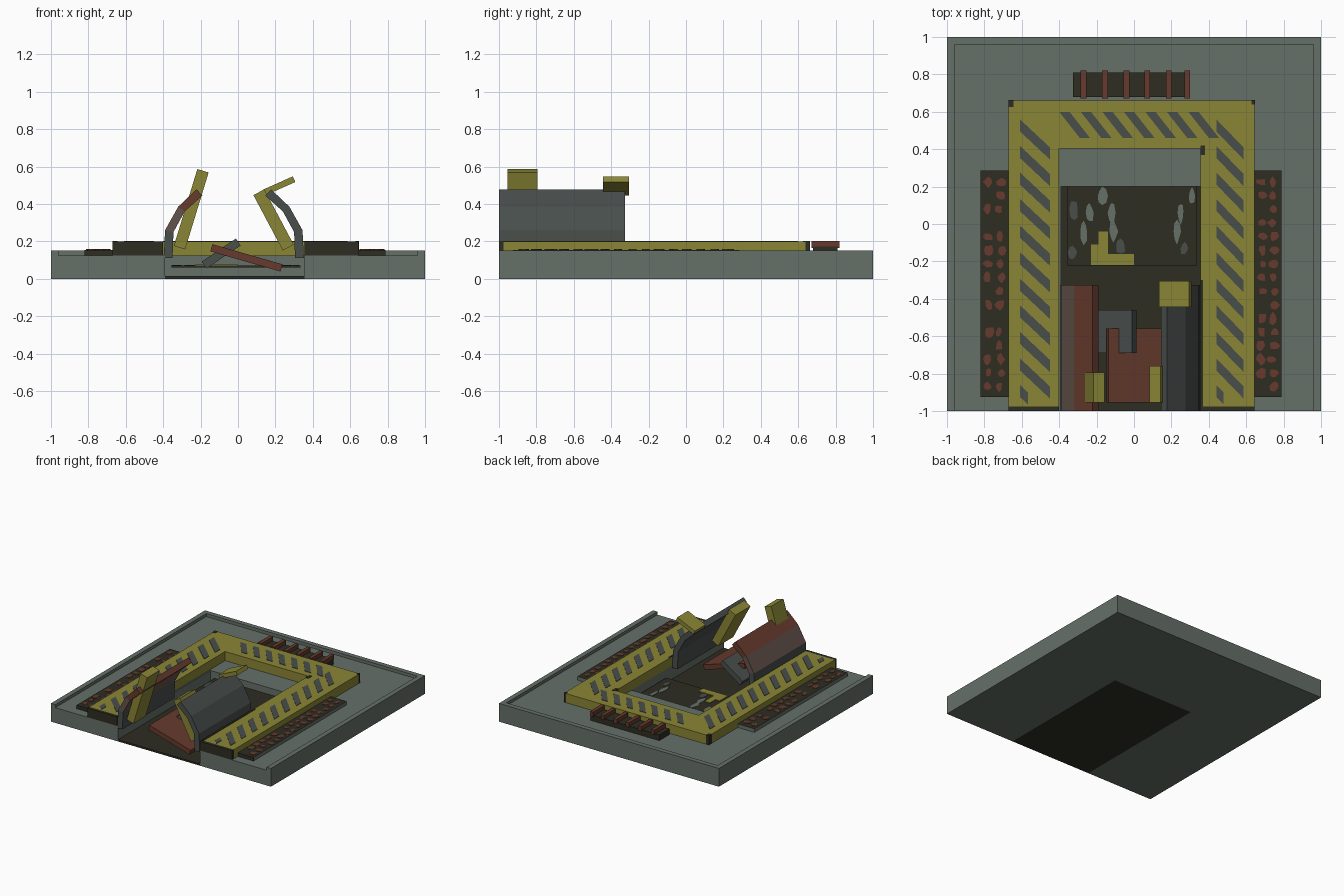
import bpy, bmesh, math, random

if "Cube" in bpy.data.objects:
    bpy.data.objects.remove(bpy.data.objects["Cube"])
random.seed(4)


def material(name, code):
    rgb = [((int(code[i:i + 2], 16) / 255 + 0.055) / 1.055) ** 2.4 for i in (0, 2, 4)]
    m = bpy.data.materials.new(name)
    m.use_nodes = True
    m.diffuse_color = (*rgb, 1)
    m.node_tree.nodes["Principled BSDF"].inputs["Base Color"].default_value = (*rgb, 1)
    return m


CONCRETE = material("concrete grey", "667069")
CHARCOAL = material("charcoal grey", "484e4b")
YELLOW = material("dull yellow", "8a8636")
DARK = material("soot black", "2e2d22")
RUST = material("rust brown", "663a2d")
MAUVE = material("faded rust", "64534c")


def prism(name, outlines, lo, hi, mats, axis="z"):
    """Extrude one or more flat outlines along z, or along y for x-z outlines."""
    bm = bmesh.new()
    place = (lambda a, b, t: (a, b, t)) if axis == "z" else (lambda a, b, t: (a, t, b))
    for pts in outlines:
        low = [bm.verts.new(place(a, b, lo)) for a, b in pts]
        high = [bm.verts.new(place(a, b, hi)) for a, b in pts]
        bm.faces.new(low)
        bm.faces.new(high)
        for i in range(len(pts)):
            j = (i + 1) % len(pts)
            bm.faces.new((low[i], low[j], high[j], high[i]))
    bmesh.ops.recalc_face_normals(bm, faces=bm.faces)
    mats = mats if isinstance(mats, list) else [mats]
    if len(mats) > 1:  # second colour goes on the side walls
        for f in bm.faces:
            f.material_index = int(abs(f.normal.z) < 0.5)
    me = bpy.data.meshes.new(name)
    bm.to_mesh(me)
    bm.free()
    for m in mats:
        me.materials.append(m)
    ob = bpy.data.objects.new(name, me)
    bpy.context.collection.objects.link(ob)
    return ob


def rect(x0, x1, y0, y1):
    return [(x0, y0), (x1, y0), (x1, y1), (x0, y1)]


def arch(x0, x1, y1, ix0, ix1, iy, y0=-1):
    """U-shaped outline, open at the front."""
    return [(x0, y0), (ix0, y0), (ix0, iy), (ix1, iy), (ix1, y0), (x1, y0), (x1, y1), (x0, y1)]


def blob(cx, cy, rx, ry):
    ring = []
    for k in range(8):
        a, r = k * math.tau / 8, random.uniform(0.65, 1.1)
        ring.append((cx + rx * r * math.cos(a), cy + ry * r * math.sin(a)))
    return ring


def plank(name, cx, cz, length, thick, angle, y0, y1, mat):
    c, s = math.cos(math.radians(angle)), math.sin(math.radians(angle))
    pts = rect(-length / 2, length / 2, -thick / 2, thick / 2)
    prism(name, [[(cx + a * c - b * s, cz + a * s + b * c) for a, b in pts]], y0, y1, mat, "y")


# Slab with a raised rim and an open-fronted pit
PL, PR = -0.39, 0.355
prism("slab", [arch(-1, 1, 1, PL, PR, 0.2)], 0, 0.125, CONCRETE)
prism("slab_rim", [arch(-1, 1, 1, -0.96, 0.96, 0.96)], 0.125, 0.15, CONCRETE)
prism("pit_floor", [rect(PL, PR, -1, 0.2)], 0, 0.015, DARK)

# Panel in the pit with worn patches
prism("pit_panel", [rect(-0.355, 0.335, -0.225, 0.2)], 0.06, 0.07, DARK)
pale = [(-0.27, -0.04, 0.025, 0.07), (-0.24, 0.06, 0.025, 0.06), (-0.17, 0.15, 0.03, 0.05),
        (-0.11, -0.04, 0.025, 0.07), (-0.12, 0.06, 0.02, 0.06), (0.23, -0.04, 0.025, 0.07),
        (0.25, 0.06, 0.02, 0.06), (0.31, 0.15, 0.02, 0.05)]
grey = [(-0.33, -0.15, 0.025, 0.05), (-0.32, 0.08, 0.025, 0.06), (-0.07, -0.12, 0.03, 0.04),
        (0.27, -0.13, 0.025, 0.04)]
prism("panel_pale_patches", [blob(*p) for p in pale], 0.07, 0.073, CONCRETE)
prism("panel_grey_patches", [blob(*p) for p in grey], 0.07, 0.073, CHARCOAL)
prism("panel_yellow_mark", [[(-0.23, -0.22), (0, -0.22), (0, -0.16), (-0.14, -0.16),
                             (-0.14, -0.04), (-0.19, -0.04), (-0.19, -0.11), (-0.23, -0.11)]],
      0.07, 0.076, YELLOW)

# Raised hazard frame with dark front ends and chipped corners
prism("hazard_frame", [arch(-0.67, 0.645, 0.66, -0.4, PR, 0.405, -0.975)], 0.125, 0.2, YELLOW)
prism("frame_front_ends", [rect(-0.67, -0.4, -1, -0.975), rect(PR, 0.645, -1, -0.975)],
      0.125, 0.2, DARK)
prism("frame_corner_chips", [rect(-0.672, -0.645, 0.625, 0.662), rect(0.628, 0.647, 0.64, 0.662)],
      0.126, 0.202, DARK)
prism("frame_inner_edge", [rect(PR, 0.37, -0.975, -0.3), rect(PR, 0.38, 0.37, 0.42)],
      0.19, 0.203, DARK)

# Diagonal hazard stripes
stripes = []
for x0, x1 in ((-0.61, -0.45), (0.44, 0.585)):
    for k in range(11):
        y = 0.56 - k * 0.142
        drop = min(0.15, y + 0.9)
        xe = x0 + (x1 - x0) * drop / 0.15
        stripes.append([(x0, y), (xe, y - drop), (xe, y - drop - 0.065), (x0, y - 0.065)])
for k in range(7):
    x = -0.4 + k * 0.115
    stripes.append([(x, 0.6), (x + 0.055, 0.6), (x + 0.165, 0.46), (x + 0.11, 0.46)])
prism("hazard_stripes", stripes, 0.2, 0.203, CHARCOAL)

# Mottled strips along both sides of the frame
for side, x0, x1 in (("right", -0.82, -0.67), ("left", 0.645, 0.788)):
    prism(side + "_side_strip", [rect(x0, x1, -0.92, 0.285)], 0.125, 0.155, [DARK, CONCRETE])
    prism(side + "_strip_front", [rect(x0, x1, -0.924, -0.92)], 0.125, 0.155, DARK)
    spots = []
    for k in range(16):
        for u in (0.28, 0.7):
            if random.random() < 0.75:
                spots.append(blob(x0 + (x1 - x0) * (u + random.uniform(-0.06, 0.06)),
                                  -0.87 + k * 0.073, random.uniform(0.018, 0.032),
                                  random.uniform(0.02, 0.034)))
    prism(side + "_strip_spots", spots, 0.155, 0.158, RUST)

# Grate behind the frame
prism("grate_base", [rect(-0.325, 0.3, 0.68, 0.81)], 0.125, 0.172, DARK)
prism("grate_bars", [rect(x - 0.015, x + 0.015, 0.672, 0.82)
                     for x in (-0.27, -0.155, -0.04, 0.07, 0.185, 0.285)], 0.165, 0.203, RUST)

# Two bent hatch flaps, three segments each
outer = [(-0.397, 0.11), (-0.39, 0.26), (-0.32, 0.385), (-0.222, 0.478)]
inner = [(-0.35, 0.11), (-0.345, 0.25), (-0.285, 0.36), (-0.19, 0.445)]
for side, sign, shift, mats in (("right", 1, 0, (CHARCOAL, MAUVE, RUST)),
                                ("left", -1, -0.045, (CHARCOAL,) * 3)):
    for i, part in enumerate(("lower", "middle", "upper")):
        loop = [outer[i], outer[i + 1], inner[i + 1], inner[i]]
        prism(f"{side}_flap_{part}", [[(sign * x + shift, z) for x, z in loop]],
              -1, -0.325, mats[i], "y")

# Yellow braces on the flaps
plank("right_brace", -0.25, 0.372, 0.43, 0.063, 73, -0.955, -0.795, YELLOW)
plank("left_brace", 0.19, 0.315, 0.335, 0.066, -62, -0.955, -0.76, YELLOW)
plank("left_flap_tab", 0.22, 0.497, 0.175, 0.033, 24, -0.445, -0.305, YELLOW)

# Fallen planks in the pit
plank("rust_plank", 0.045, 0.112, 0.39, 0.04, -16, -0.955, -0.56, RUST)
plank("grey_plank", -0.09, 0.135, 0.22, 0.045, 34, -0.69, -0.46, CHARCOAL)
